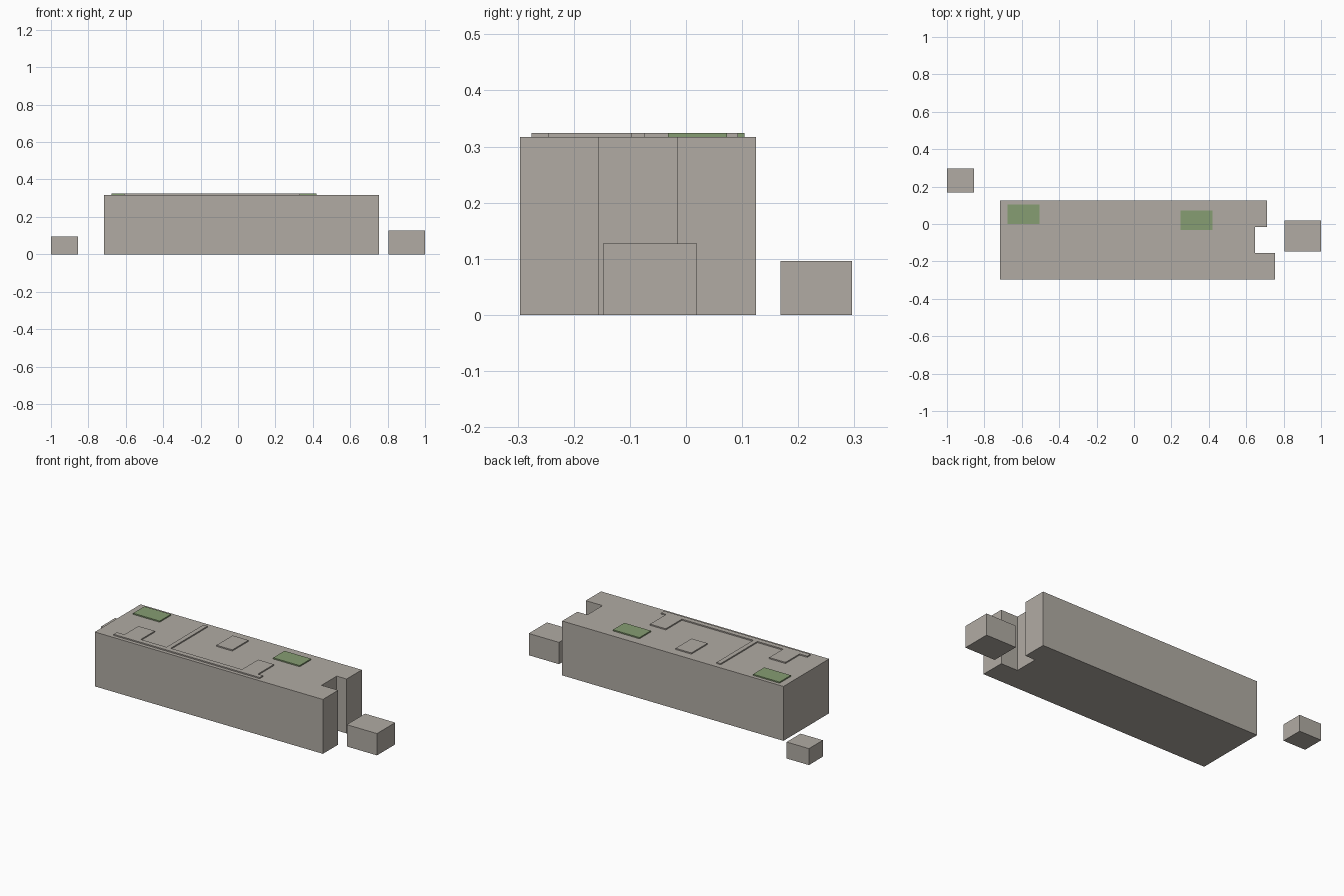
import bpy
import bmesh

cube = bpy.data.objects.get("Cube")
if cube:
    bpy.data.objects.remove(cube, do_unlink=True)


def make_material(name, rgb):
    mat = bpy.data.materials.new(name)
    mat.use_nodes = True
    color = (*rgb, 1.0)
    mat.diffuse_color = color
    mat.node_tree.nodes["Principled BSDF"].inputs["Base Color"].default_value = color
    return mat


stone = make_material("warm grey", (0.44, 0.41, 0.37))
grass = make_material("leaf green", (0.24, 0.34, 0.17))


def prism(name, outline, bottom, top, mat):
    """Extrude a counter-clockwise plan outline into a solid."""
    bm = bmesh.new()
    base = bm.faces.new([bm.verts.new((x, y, bottom)) for x, y in outline])
    result = bmesh.ops.extrude_face_region(bm, geom=[base], use_keep_orig=True)
    for item in result["geom"]:
        if isinstance(item, bmesh.types.BMVert):
            item.co.z = top
    bmesh.ops.recalc_face_normals(bm, faces=bm.faces)
    mesh = bpy.data.meshes.new(name)
    bm.to_mesh(mesh)
    bm.free()
    mesh.materials.append(mat)
    obj = bpy.data.objects.new(name, mesh)
    bpy.context.collection.objects.link(obj)
    return obj


def block(name, x0, x1, y0, y1, bottom, top, mat):
    return prism(name, [(x0, y0), (x1, y0), (x1, y1), (x0, y1)], bottom, top, mat)


ROOF = 0.317
RAISED = 0.324

# Main block with the notch in its left end
prism("main_building", [
    (-0.716, -0.296), (0.755, -0.296), (0.755, -0.155), (0.647, -0.155),
    (0.647, -0.015), (0.711, -0.015), (0.711, 0.125), (-0.716, 0.125),
], 0, ROOF, stone)

# Raised roof strip with two wide tabs and one long thin rib
FRONT, BACK = -0.275, -0.245
strip = [(-0.61, FRONT), (0.332, FRONT), (0.332, BACK)]
for x0, x1, end in ((0.198, 0.3, -0.097), (-0.289, -0.262, 0.093), (-0.561, -0.455, -0.116)):
    strip += [(x1, BACK), (x1, end), (x0, end), (x0, BACK)]
strip.append((-0.61, BACK))
prism("roof_strip", strip, ROOF, RAISED, stone)
block("roof_hatch", -0.086, 0.016, -0.075, 0.073, ROOF, RAISED, stone)

# Planted roof patches
block("right_roof_garden", -0.676, -0.505, 0.0, 0.104, ROOF, RAISED, grass)
block("left_roof_garden", 0.249, 0.42, -0.032, 0.073, ROOF, RAISED, grass)

# Detached side blocks
block("right_outbuilding", -1.0, -0.856, 0.168, 0.296, 0, 0.096, stone)
block("left_outbuilding", 0.805, 1.0, -0.148, 0.02, 0, 0.127, stone)
